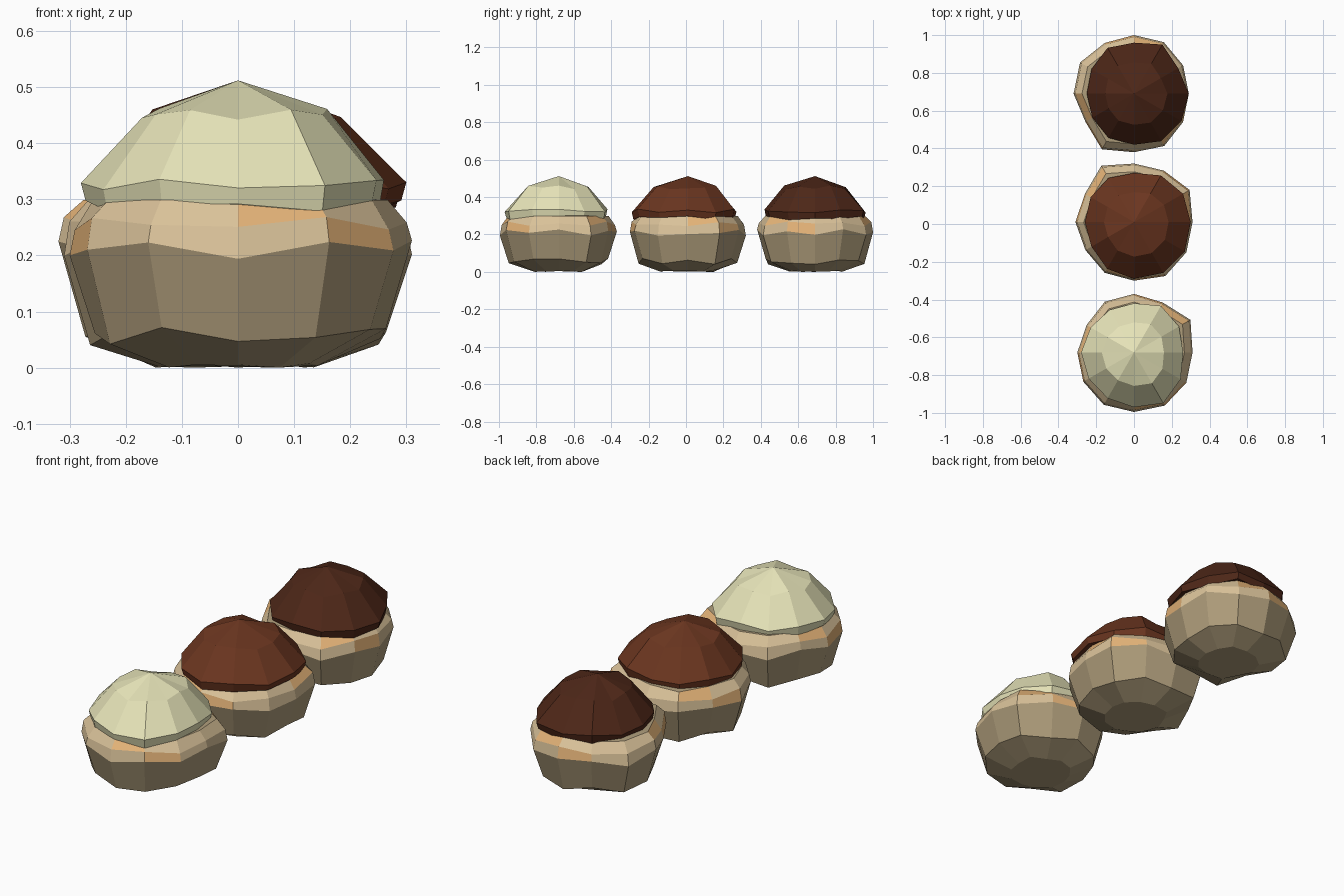
import bpy, bmesh, math

if "Cube" in bpy.data.objects:
    bpy.data.objects.remove(bpy.data.objects["Cube"])

def material(name, rgb):
    m = bpy.data.materials.new(name)
    m.diffuse_color = (*rgb, 1)
    m.use_nodes = True
    m.node_tree.nodes["Principled BSDF"].inputs["Base Color"].default_value = m.diffuse_color
    return m

crust = material("crust", (0.43, 0.34, 0.20))
tan = material("tan", (0.70, 0.54, 0.32))
amber = material("amber", (0.79, 0.46, 0.19))
cream = material("cream", (0.79, 0.77, 0.48))
milk = material("milk_chocolate", (0.145, 0.036, 0.014))
dark = material("dark_chocolate", (0.075, 0.02, 0.009))

# (scale of outline, height, height wobble, material slot of the band above)
BUN = [(0.46, 0.005, 0.004, 0), (0.85, 0.057, 0.016, 0), (1.0, 0.212, 0.017, 1),
       (0.97, 0.258, 0.012, 1), (0.86, 0.30, 0.0, 1)]
ICING = [(0.97, 0.288, 0.010, 0), (1.0, 0.326, 0.010, 0), (0.61, 0.452, 0.010, 0)]

def lumpy(name, y, radii, rings, mats, top, phase):
    """Faceted lump: an irregular outline swept up through scaled rings."""
    n = len(radii)
    bm = bmesh.new()
    loops = []
    for k, (s, z, wob, _) in enumerate(rings):
        loops.append([bm.verts.new((
            s * r / 100 * math.cos(math.tau * i / n),
            y + s * r / 100 * math.sin(math.tau * i / n),
            z + wob * math.sin(2.4 * i + phase + k))) for i, r in enumerate(radii)])
    bm.faces.new(loops[0][::-1])
    for k in range(len(loops) - 1):
        for i in range(n):
            j = (i + 1) % n
            f = bm.faces.new((loops[k][i], loops[k][j], loops[k + 1][j], loops[k + 1][i]))
            f.material_index = rings[k][3]
            # toasted patches on the shoulder
            if rings[k][3] == 1 and (i + k + int(phase)) % 4 < 1:
                f.material_index = 2
    apex = bm.verts.new((0.0, y, top))
    for i in range(n):
        bm.faces.new((loops[-1][i], loops[-1][(i + 1) % n], apex))
    zmin = min(v.co.z for v in bm.verts)
    if zmin < 0.01:
        for v in bm.verts:
            v.co.z -= zmin
    bmesh.ops.recalc_face_normals(bm, faces=bm.faces)
    me = bpy.data.meshes.new(name)
    bm.to_mesh(me)
    bm.free()
    for m in mats:
        me.materials.append(m)
    ob = bpy.data.objects.new(name, me)
    bpy.context.collection.objects.link(ob)

# outline radii in hundredths, every 30 degrees counter-clockwise from +x
pastries = [
    ("front", -0.68, cream,
     (31, 34.5, 30.5, 31, 31, 29, 30, 31, 32, 31.5, 32.5, 32),
     (26, 27.5, 28.5, 26, 26, 26.5, 28, 27.7, 28, 29, 31, 28.5)),
    ("middle", 0.01, milk,
     (31, 34, 31.5, 31, 34.5, 30, 31, 29.7, 31, 31, 33, 32),
     (30, 30, 28.5, 26, 27, 26.5, 26, 26, 28.5, 30, 31, 31)),
    ("back", 0.69, dark,
     (29, 30, 31.5, 31, 31, 33, 32, 29.7, 34, 31, 32, 30),
     (29, 27, 30, 27, 28, 26, 25, 25.5, 27, 27, 29, 29)),
]
for p, (place, y, icing, bun_r, icing_r) in enumerate(pastries):
    lumpy(place + "_bun", y, bun_r, BUN, [crust, tan, amber], 0.32, p * 1.7)
    lumpy(place + "_icing", y, icing_r, ICING, [icing], 0.512, p * 1.7)
